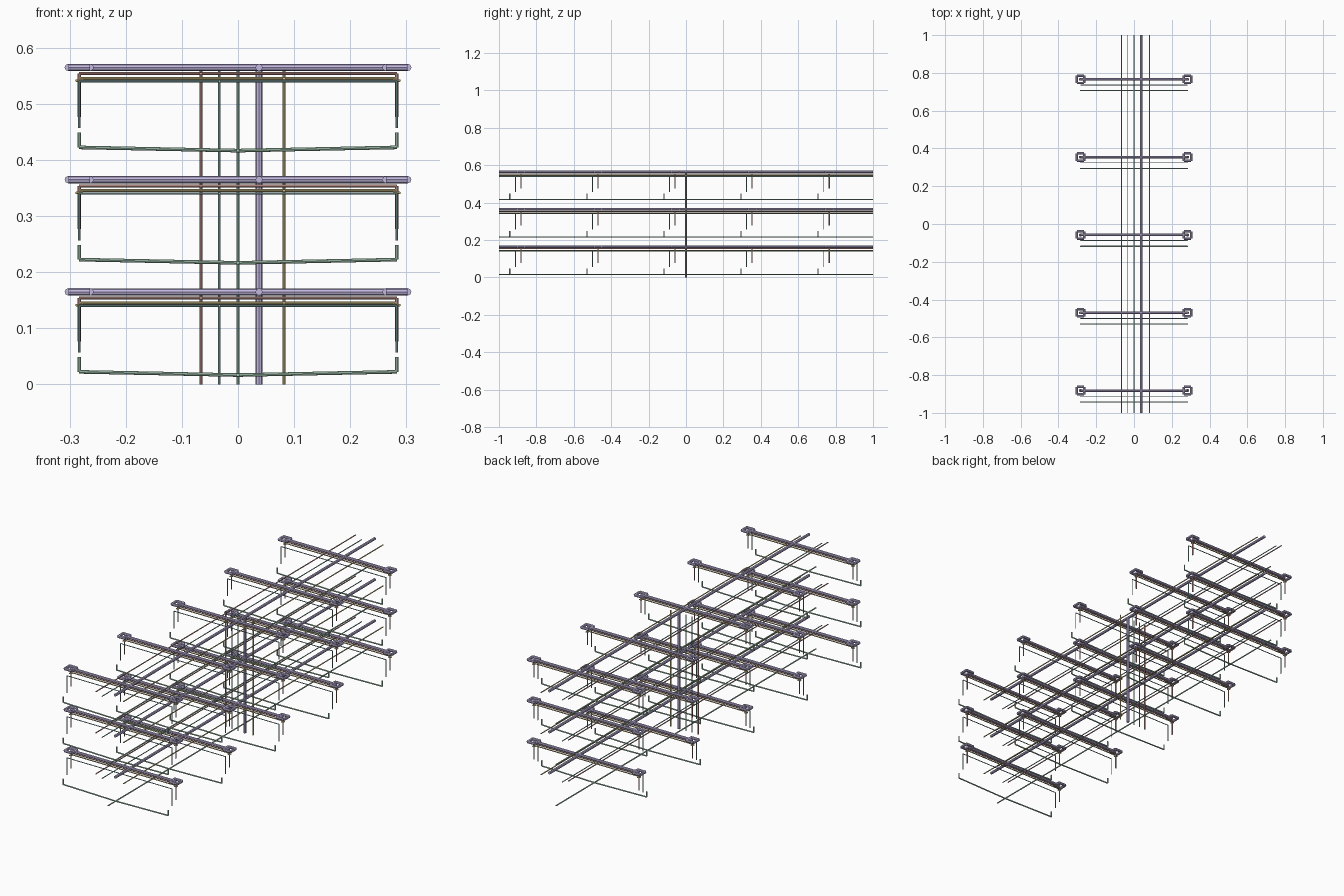
import bpy, bmesh
from mathutils import Vector

if "Cube" in bpy.data.objects:
    bpy.data.objects.remove(bpy.data.objects["Cube"])

FLOORS = (0.0, 0.2, 0.4)
BAYS = [-0.058 + 0.412 * (i - 2) for i in range(5)]
END = 0.283  # x of the outlets at the branch ends


def pipe(bm, a, b, r, sides=8):
    """Straight capped round pipe between two points."""
    a, b = Vector(a), Vector(b)
    d = b - a
    m = d.to_track_quat('Z', 'Y').to_matrix().to_4x4()
    m.translation = (a + b) / 2
    bmesh.ops.create_cone(bm, cap_ends=True, segments=sides, radius1=r,
                          radius2=r, depth=d.length, matrix=m)


def run(bm, pts, r):
    for a, b in zip(pts, pts[1:]):
        pipe(bm, a, b, r)


def ring(bm, x, y, z, h, r):
    """Square loop of pipe around an outlet."""
    c = [(x - h, y - h, z), (x + h, y - h, z), (x + h, y + h, z), (x - h, y + h, z)]
    run(bm, c + c[:1], r)


def finish(bm, name, color):
    me = bpy.data.meshes.new(name)
    bm.to_mesh(me)
    bm.free()
    ob = bpy.data.objects.new(name, me)
    bpy.context.collection.objects.link(ob)
    mat = bpy.data.materials.new(name + "_paint")
    mat.diffuse_color = (*color, 1)
    mat.use_nodes = True
    mat.node_tree.nodes["Principled BSDF"].inputs["Base Color"].default_value = mat.diffuse_color
    me.materials.append(mat)


def system(name, color, x, z, r, branch):
    """Riser, one main per floor and one branch per bay."""
    bm = bmesh.new()
    pipe(bm, (x, 0, 0), (x, 0, 0.565), r)
    for f in FLOORS:
        pipe(bm, (x, -1, f + z), (x, 1, f + z), r)
        for y in BAYS:
            branch(bm, y, f + z, f)
    finish(bm, name, color)


# air duct with square diffuser loops
def duct_branch(bm, y, z, f):
    pipe(bm, (-END, y, z), (END, y, z), 0.0064)
    for s in (-1, 1):
        ring(bm, s * END, y, z, 0.0195, 0.0065)


# sprinkler pipe with short drops
def sprinkler_branch(bm, y, z, f):
    run(bm, [(-END, y, f + 0.077), (-END, y, z), (END, y, z), (END, y, f + 0.077)], 0.0028)


# electrical conduit with small outlet loops just under its ends
def conduit_branch(bm, y, z, f):
    pipe(bm, (-END, y, z), (END, y, z), 0.0026)
    for s in (-1, 1):
        ring(bm, s * END, y, z - 0.004, 0.005, 0.0022)


# water pipe with longer drops
def water_branch(bm, y, z, f):
    y -= 0.03
    run(bm, [(-END, y, f + 0.057), (-END, y, z), (END, y, z), (END, y, f + 0.057)], 0.002)


# drain sloping to the middle, with upturned ends
def drain_branch(bm, y, z, f):
    y -= 0.06
    run(bm, [(-END, y, f + 0.049), (-END, y, f + 0.0225), (0, y, z),
             (END, y, f + 0.0225), (END, y, f + 0.049)], 0.0032)


system("air_duct", (0.55, 0.48, 0.75), 0.0375, 0.165, 0.0065, duct_branch)
system("sprinkler_pipe", (0.65, 0.36, 0.32), -0.066, 0.154, 0.0026, sprinkler_branch)
system("electrical_conduit", (0.72, 0.6, 0.28), 0.082, 0.1455, 0.0026, conduit_branch)
system("water_pipe", (0.34, 0.56, 0.56), -0.033, 0.1405, 0.0022, water_branch)
system("drain_pipe", (0.42, 0.64, 0.5), 0.0, 0.0168, 0.003, drain_branch)
